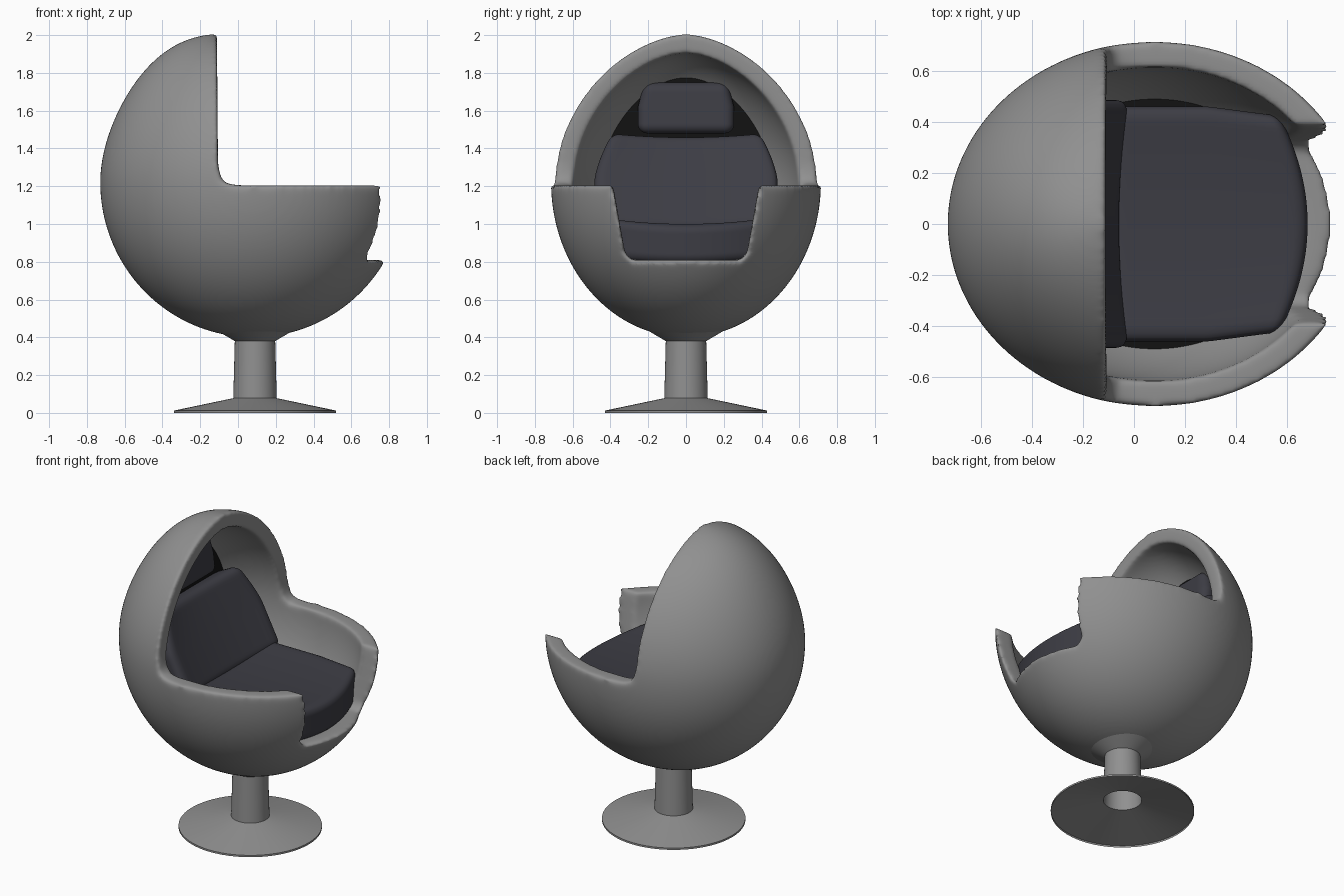
import bpy, bmesh, math
from mathutils import Vector

if "Cube" in bpy.data.objects:
    bpy.data.objects.remove(bpy.data.objects["Cube"])


def material(name, rgb):
    m = bpy.data.materials.new(name)
    m.diffuse_color = (*rgb, 1)
    m.use_nodes = True
    m.node_tree.nodes["Principled BSDF"].inputs["Base Color"].default_value = m.diffuse_color
    return m


GREY = material("shell grey", (0.28, 0.28, 0.28))
CLOTH = material("dark cushion", (0.046, 0.046, 0.058))
BLACK = material("black lining", (0.006, 0.006, 0.006))


def finish(name, bm, mat=None, angle=None):
    bmesh.ops.recalc_face_normals(bm, faces=bm.faces)
    me = bpy.data.meshes.new(name)
    bm.to_mesh(me)
    bm.free()
    ob = bpy.data.objects.new(name, me)
    bpy.context.collection.objects.link(ob)
    if mat:
        me.materials.append(mat)
    if angle:
        bpy.ops.object.select_all(action='DESELECT')
        ob.select_set(True)
        bpy.context.view_layer.objects.active = ob
        bpy.ops.object.shade_smooth_by_angle(angle=math.radians(angle))
    return ob


def egg(inset):
    """Egg solid, its pointed top leaning back; inset shrinks it all round."""
    bm = bmesh.new()
    bmesh.ops.create_uvsphere(bm, u_segments=96, v_segments=64, radius=1)
    R, low, up = 0.715 - inset, 0.82 - inset, 0.785 - inset
    for v in bm.verts:
        t = max(-1, min(1, v.co.z))
        a = math.atan2(v.co.y, v.co.x)
        s = max(0, 1 - t * t)
        r = R * (s ** 0.6 if t > 0 else s ** 0.5)
        cx = 0.08 - 0.2 * max(0, t) ** 3
        kx = (0.81 - inset) / (0.715 - inset)
        v.co = (cx + kx * r * math.cos(a), r * math.sin(a),
                1.22 + t * (up if t > 0 else low))
    return bm


def prism(name, pts, vec):
    bm = bmesh.new()
    f = bm.faces.new([bm.verts.new(p) for p in pts])
    ext = bmesh.ops.extrude_face_region(bm, geom=[f])
    new = [g for g in ext["geom"] if isinstance(g, bmesh.types.BMVert)]
    bmesh.ops.translate(bm, verts=new, vec=vec)
    if f.is_valid and not any(len(e.link_faces) == 2 for e in f.edges):
        bm.faces.remove(f)
    if any(len(e.link_faces) < 2 for e in bm.edges):
        bmesh.ops.holes_fill(bm, edges=bm.edges[:])
    return finish(name, bm)


# Shell: hollow egg, cut open at the front and above the arms, softened rim
shell = finish("shell", egg(0), GREY)
side = [(-.114, 2.3), (-.106, 1.32), (-.093, 1.25), (-.065, 1.215), (0, 1.205),
        (1.3, 1.205), (1.3, 2.3)]
half = [(.40, 1.5), (.385, 1.2), (.325, .86), (.31, .825), (.28, .81)]
notch = half + [(-y, z) for y, z in reversed(half)]
cutters = [
    finish("cavity_cutter", egg(0.1)),
    prism("opening_cutter", [(x, -1, z) for x, z in side], (0, 2, 0)),
    prism("notch_cutter", [(.35, y, z) for y, z in notch], (1, 0, 0)),
]
for c in cutters:
    c.hide_render = True
    b = shell.modifiers.new(c.name, 'BOOLEAN')
    b.operation, b.solver, b.object = 'DIFFERENCE', 'EXACT', c
rm = shell.modifiers.new("remesh", 'REMESH')
rm.mode, rm.voxel_size, rm.use_smooth_shade = 'VOXEL', 0.014, True
sm = shell.modifiers.new("soften", 'SMOOTH')
sm.factor, sm.iterations = 0.5, 14
dg = bpy.context.evaluated_depsgraph_get()
mesh = bpy.data.meshes.new_from_object(shell.evaluated_get(dg))
shell.modifiers.clear()
shell.data = mesh
mesh.materials.clear()
mesh.materials.append(GREY)
for p in mesh.polygons:
    p.use_smooth = True
    p.material_index = 0
for c in cutters:
    bpy.data.objects.remove(c)


# Black lining behind the back cushion and below the seat
def lining(name, co, no):
    bm = egg(0.08)
    cut = bmesh.ops.bisect_plane(bm, geom=bm.verts[:] + bm.edges[:] + bm.faces[:],
                                 plane_co=co, plane_no=no, clear_outer=True)
    edges = [g for g in cut["geom_cut"] if isinstance(g, bmesh.types.BMEdge)]
    bmesh.ops.holes_fill(bm, edges=edges)
    return finish(name, bm, BLACK, 35)


lining("back_lining", (-.40, 0, 0), (1, 0, 0))
lining("seat_lining", (0, 0, .785), (0, 0, 1))


# Cushions: rounded boxes bent by a small function
def cushion(name, h, r, warp):
    bm = bmesh.new()
    bmesh.ops.create_cube(bm, size=2)
    bmesh.ops.subdivide_edges(bm, edges=bm.edges[:], cuts=30, use_grid_fill=True)
    for v in bm.verts:
        p = Vector([v.co[i] * h[i] for i in range(3)])
        q = Vector([max(r - h[i], min(h[i] - r, p[i])) for i in range(3)])
        v.co = warp(*(q + (p - q).normalized() * r))
    return finish(name, bm, CLOTH, 60)


def seat_warp(x, y, z):
    f = max(0, x / .39)
    return (.29 + x - .11 * f * (y / .46) ** 2, y * (1 - .08 * f),
            .895 + z + .03 * (y / .46) ** 2)


def back_warp(x, y, z):
    x += .04 * (y / .47) ** 2
    y *= 1 - .19 * max(0, z / .28) ** 1.5
    return (-.25 + .89 * x - .46 * z, y, 1.185 + .46 * x + .89 * z)


def head_warp(x, y, z):
    return (-.415 + x - .12 * z, y * (1 - .13 * max(0, z / .135)), 1.615 + z)


cushion("seat_cushion", (.39, .46, .105), .05, seat_warp)
cushion("back_cushion", (.09, .485, .28), .05, back_warp)
cushion("headrest", (.08, .255, .135), .05, head_warp)

# Pedestal: open thin-walled turned profile
profile = [(.24, .46), (.20, .435), (.107, .38), (.115, .078), (.43, .012), (.43, 0)]
bm = bmesh.new()
vs = [bm.verts.new((.09 + r, 0, z)) for r, z in profile]
es = [bm.edges.new(p) for p in zip(vs, vs[1:])]
bmesh.ops.spin(bm, geom=vs + es, cent=(.09, 0, 0), axis=(0, 0, 1),
               angle=math.tau, steps=64, use_duplicate=False)
bmesh.ops.remove_doubles(bm, verts=bm.verts[:], dist=1e-4)
finish("pedestal", bm, GREY, 30)
